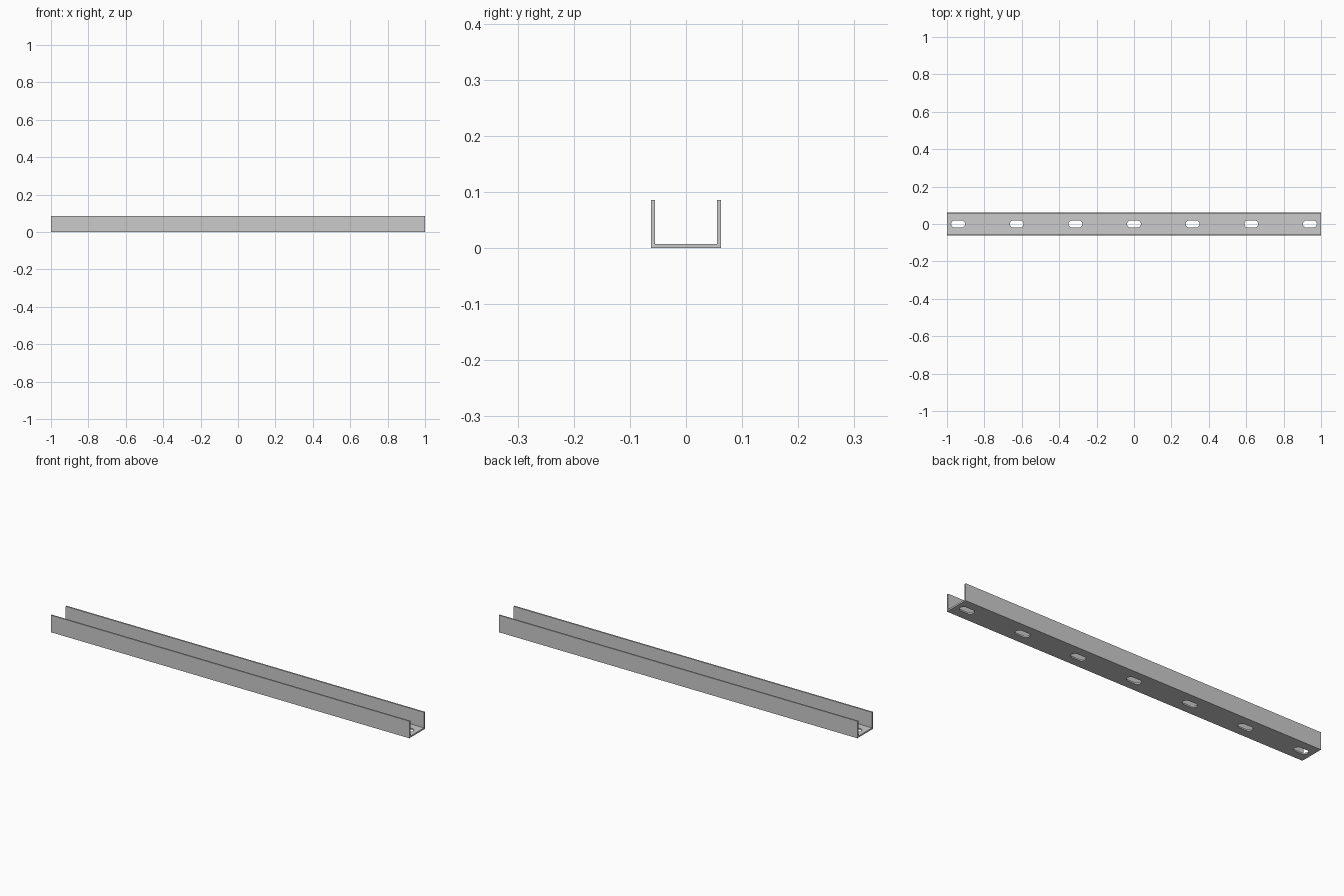
import bpy, bmesh, math

if "Cube" in bpy.data.objects:
    bpy.data.objects.remove(bpy.data.objects["Cube"])

LENGTH, HALF_W, HEIGHT, WALL = 2.0, 0.0625, 0.086, 0.0075
SLOT_LEN, SLOT_W, SLOT_COUNT, SLOT_STEP = 0.074, 0.038, 7, 0.3135


def extrude_profile(bm, points, vector):
    """Fill a closed outline and extrude it into a solid."""
    face = bm.faces.new([bm.verts.new(p) for p in points])
    result = bmesh.ops.extrude_face_region(bm, geom=[face], use_keep_orig=True)
    verts = [g for g in result["geom"] if isinstance(g, bmesh.types.BMVert)]
    bmesh.ops.translate(bm, verts=verts, vec=vector)


def make_object(name, bm):
    bmesh.ops.recalc_face_normals(bm, faces=bm.faces)
    mesh = bpy.data.meshes.new(name)
    bm.to_mesh(mesh)
    bm.free()
    obj = bpy.data.objects.new(name, mesh)
    bpy.context.collection.objects.link(obj)
    return obj


# U-shaped channel running along x
inner = HALF_W - WALL
half = [(HALF_W, 0), (HALF_W, HEIGHT), (inner, HEIGHT), (inner, WALL)]
outline = half + [(-y, z) for y, z in reversed(half)]
bm = bmesh.new()
extrude_profile(bm, [(-LENGTH / 2, y, z) for y, z in outline], (LENGTH, 0, 0))
channel = make_object("slotted_channel", bm)

# Row of round-ended slot cutters through the floor
bm = bmesh.new()
r = SLOT_W / 2
for i in range(SLOT_COUNT):
    cx = (i - (SLOT_COUNT - 1) / 2) * SLOT_STEP
    pts = []
    for side, start in ((1, -math.pi / 2), (-1, math.pi / 2)):
        for k in range(13):
            a = start + math.pi * k / 12
            pts.append((cx + side * (SLOT_LEN / 2 - r) + r * math.cos(a),
                        r * math.sin(a), -0.02))
    extrude_profile(bm, pts, (0, 0, 0.05))
cutter = make_object("slot_cutters", bm)
cutter.hide_render = True

# Cut the slots
mod = channel.modifiers.new("slots", "BOOLEAN")
mod.operation = "DIFFERENCE"
mod.solver = "EXACT"
mod.object = cutter
bpy.context.view_layer.objects.active = channel
channel.select_set(True)
bpy.ops.object.modifier_apply(modifier=mod.name)
bpy.data.objects.remove(cutter)
bpy.ops.object.shade_smooth_by_angle(angle=math.radians(30))
